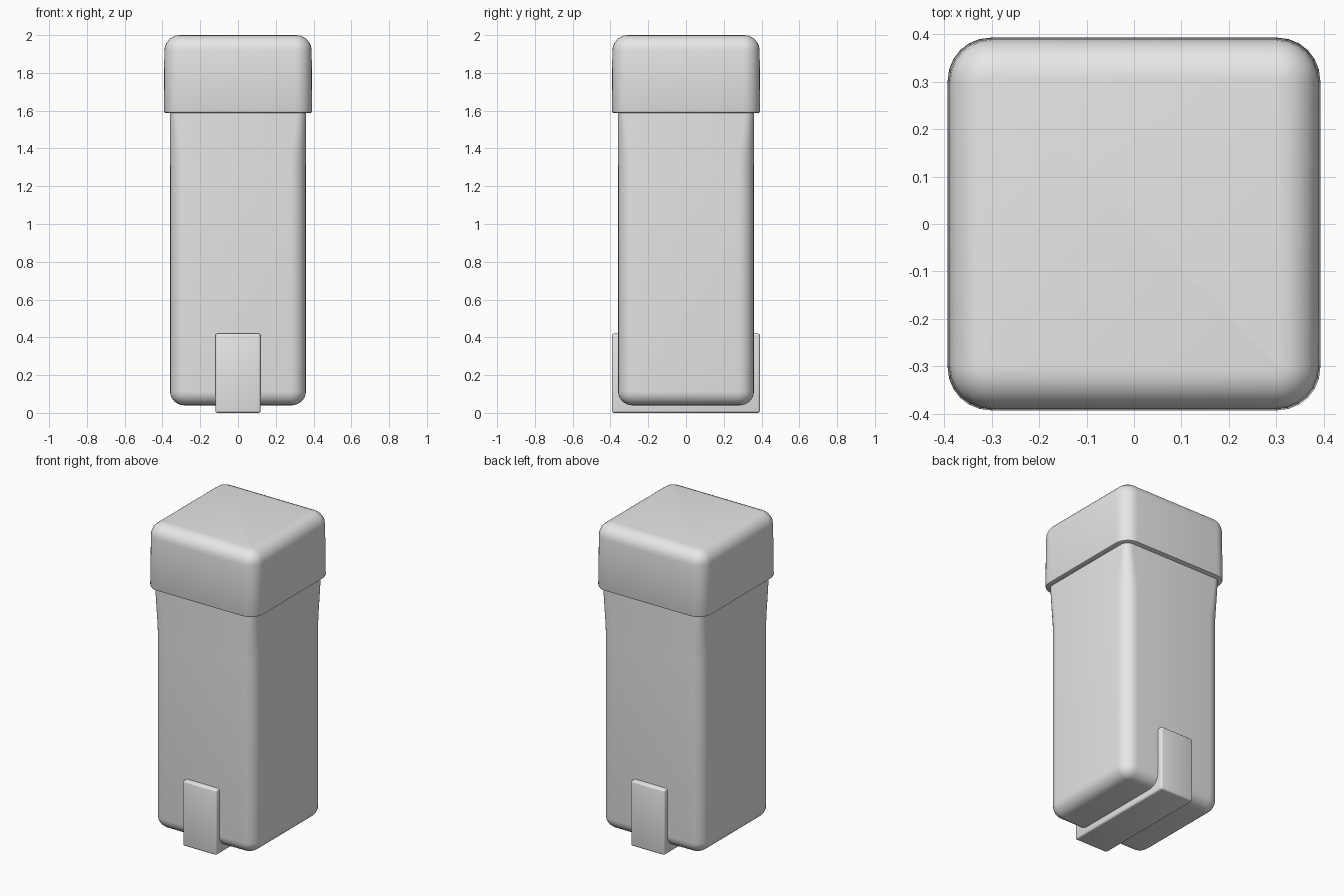
import bpy, bmesh, math

if "Cube" in bpy.data.objects:
    bpy.data.objects.remove(bpy.data.objects["Cube"])

grey = bpy.data.materials.new("light_grey")
grey.diffuse_color = (0.8, 0.8, 0.8, 1)
grey.use_nodes = True
grey.node_tree.nodes["Principled BSDF"].inputs["Base Color"].default_value = grey.diffuse_color


def finish(name, bm):
    bmesh.ops.recalc_face_normals(bm, faces=bm.faces)
    mesh = bpy.data.meshes.new(name)
    bm.to_mesh(mesh)
    bm.free()
    mesh.materials.append(grey)
    ob = bpy.data.objects.new(name, mesh)
    bpy.context.collection.objects.link(ob)
    bpy.ops.object.select_all(action='DESELECT')
    ob.select_set(True)
    bpy.context.view_layer.objects.active = ob
    bpy.ops.object.shade_smooth_by_angle(angle=math.radians(35))
    return ob


def ring(bm, half, radius, z, seg=6):
    """Rounded square of vertices at height z."""
    verts = []
    for q in range(4):
        base = math.pi / 4 + q * math.pi / 2
        c = (half - radius) * math.sqrt(2)
        for i in range(seg + 1):
            a = q * math.pi / 2 + i / seg * math.pi / 2
            verts.append(bm.verts.new((c * math.cos(base) + radius * math.cos(a),
                                       c * math.sin(base) + radius * math.sin(a), z)))
    return verts


def loft(name, sections):
    """Skin a stack of (half width, corner radius, height) sections."""
    bm = bmesh.new()
    rings = [ring(bm, *s) for s in sections]
    n = len(rings[0])
    for a, b in zip(rings, rings[1:]):
        for i in range(n):
            j = (i + 1) % n
            bm.faces.new((a[i], a[j], b[j], b[i]))
    bm.faces.new(rings[0][::-1])
    bm.faces.new(rings[-1])
    return finish(name, bm)


def rounding(half, corner, z, r, up, seg=6):
    """Sections of a rounded edge, from the side wall to the flat end."""
    out = []
    for i in range(seg + 1):
        t = i / seg * math.pi / 2
        inset = r * (1 - math.cos(t))
        out.append((half - inset, corner - inset, z - up * r * (1 - math.sin(t))))
    return out


# Body: rounded bottom, corners getting tighter towards the lid
body = rounding(0.36, 0.085, 0.04, 0.075, -1)[::-1]
body += [(0.36, 0.085, 1.30), (0.36, 0.079, 1.36), (0.36, 0.064, 1.46),
         (0.36, 0.048, 1.58), (0.36, 0.045, 1.64)]
loft("body", body)

# Lid: overhanging cap with a softly rounded top
lid = [(0.383, 0.08, 1.588), (0.39, 0.087, 1.591), (0.393, 0.09, 1.60)]
lid += rounding(0.39, 0.09, 2.0, 0.082, 1)
loft("lid", lid)

# Strap wrapping under the base, from front to back
bm = bmesh.new()
bmesh.ops.create_cube(bm, size=1)
for v in bm.verts:
    v.co.x *= 0.24
    v.co.y *= 0.784
    v.co.z = 0.42 * (v.co.z + 0.5)
bmesh.ops.bevel(bm, geom=bm.edges[:], offset=0.012, segments=3,
                profile=0.5, affect='EDGES')
finish("base_strap", bm)
